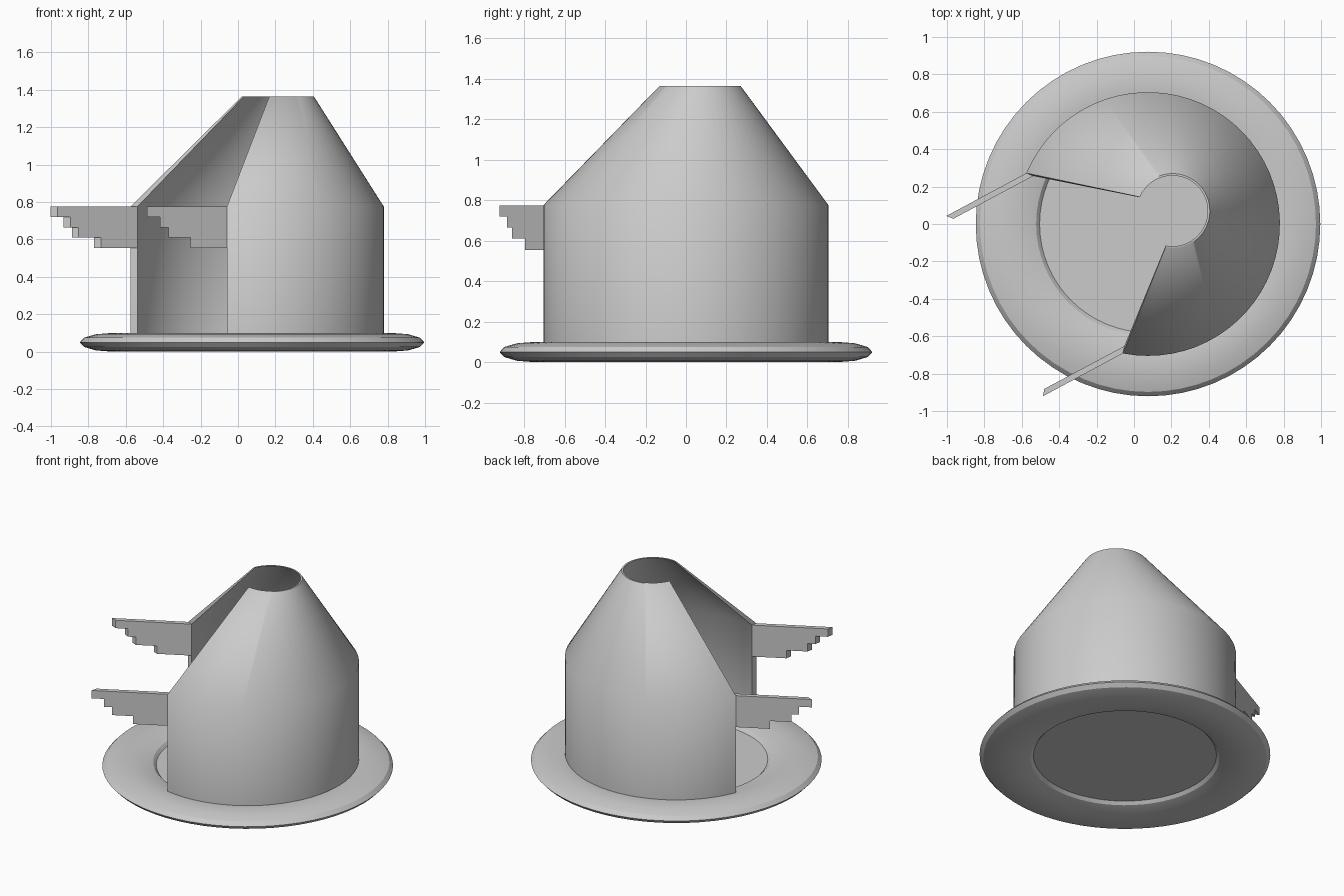
import bpy, bmesh, math

if "Cube" in bpy.data.objects:
    bpy.data.objects.remove(bpy.data.objects["Cube"])

CX = 0.075                                   # axis of the round base
A0, A1 = math.radians(-101), math.radians(157.3)   # wall arc
MID = (A0 + A1) / 2                          # direction opposite the opening
R, T = 0.705, 0.04                           # wall radius and thickness
Z0, Z1, Z2 = 0.085, 0.775, 1.365


def finish(name, bm, angle):
    bmesh.ops.recalc_face_normals(bm, faces=bm.faces)
    me = bpy.data.meshes.new(name)
    bm.to_mesh(me)
    bm.free()
    ob = bpy.data.objects.new(name, me)
    bpy.context.collection.objects.link(ob)
    bpy.ops.object.select_all(action='DESELECT')
    ob.select_set(True)
    bpy.context.view_layer.objects.active = ob
    if angle:
        bpy.ops.object.shade_smooth_by_angle(angle=math.radians(angle))
    return ob


# Base ring: flattened torus
bpy.ops.mesh.primitive_torus_add(major_radius=0.748, minor_radius=0.173,
                                 major_segments=64, minor_segments=12,
                                 location=(CX, 0, 0.05))
ring = bpy.context.object
ring.name = "base_ring"
ring.scale.z = 0.05 / 0.173
bpy.ops.object.transform_apply(location=False, rotation=False, scale=True)
bpy.ops.object.shade_smooth_by_angle(angle=math.radians(30))

# Floor disc inside the ring
bpy.ops.mesh.primitive_cylinder_add(vertices=64, radius=0.58, depth=0.01,
                                    location=(CX, 0, 0.05))
bpy.context.object.name = "floor_disc"
bpy.ops.object.shade_smooth_by_angle(angle=math.radians(30))

# Open curved wall with a leaning, tapering roof
k = 0.2 / R                                  # roof opening relative to wall
dx, dy = 0.148 * math.cos(MID), 0.148 * math.sin(MID)
section = [(R, Z0, 0), (R, Z1, 0), (R * k, Z2, 1),
           ((R - T) * k, Z2, 1), (R - T, Z1, 0), (R - T, Z0, 0)]
bm = bmesh.new()
N = 48
rows = []
for i in range(N + 1):
    a = A0 + (A1 - A0) * i / N
    rows.append([bm.verts.new((CX + s * dx + r * math.cos(a),
                               s * dy + r * math.sin(a), z))
                 for r, z, s in section])
for p, q in zip(rows, rows[1:]):
    for j in range(6):
        n = (j + 1) % 6
        bm.faces.new((p[j], p[n], q[n], q[j]))
for e in (rows[0], rows[-1]):                # end caps, split at the eaves
    bm.faces.new((e[0], e[1], e[4], e[5]))
    bm.faces.new((e[1], e[2], e[3], e[4]))
finish("curved_wall_and_roof", bm, 50)

# Stepped brackets running out from both wall ends
ux, uy = math.cos(MID + math.pi), math.sin(MID + math.pi)
steps = [0.22, 0.355, 0.405, 0.485]          # reach of each step, lowest first
H = 0.055
outline = [(0, Z1), (0, Z1 - 4 * H)]
for i, d in enumerate(steps):
    outline += [(d, Z1 - (4 - i) * H), (d, Z1 - (3 - i) * H)]
for name, a in (("left_bracket", A1), ("right_bracket", A0)):
    bm = bmesh.new()
    sides = []
    for r in (R, R - T):
        sides.append([bm.verts.new((CX + r * math.cos(a) + d * ux,
                                    r * math.sin(a) + d * uy, z))
                      for d, z in outline])
    o, n = sides
    bm.faces.new(o)
    bm.faces.new(n[::-1])
    for i in range(len(o)):
        j = (i + 1) % len(o)
        bm.faces.new((o[i], o[j], n[j], n[i]))
    finish(name, bm, 0)
